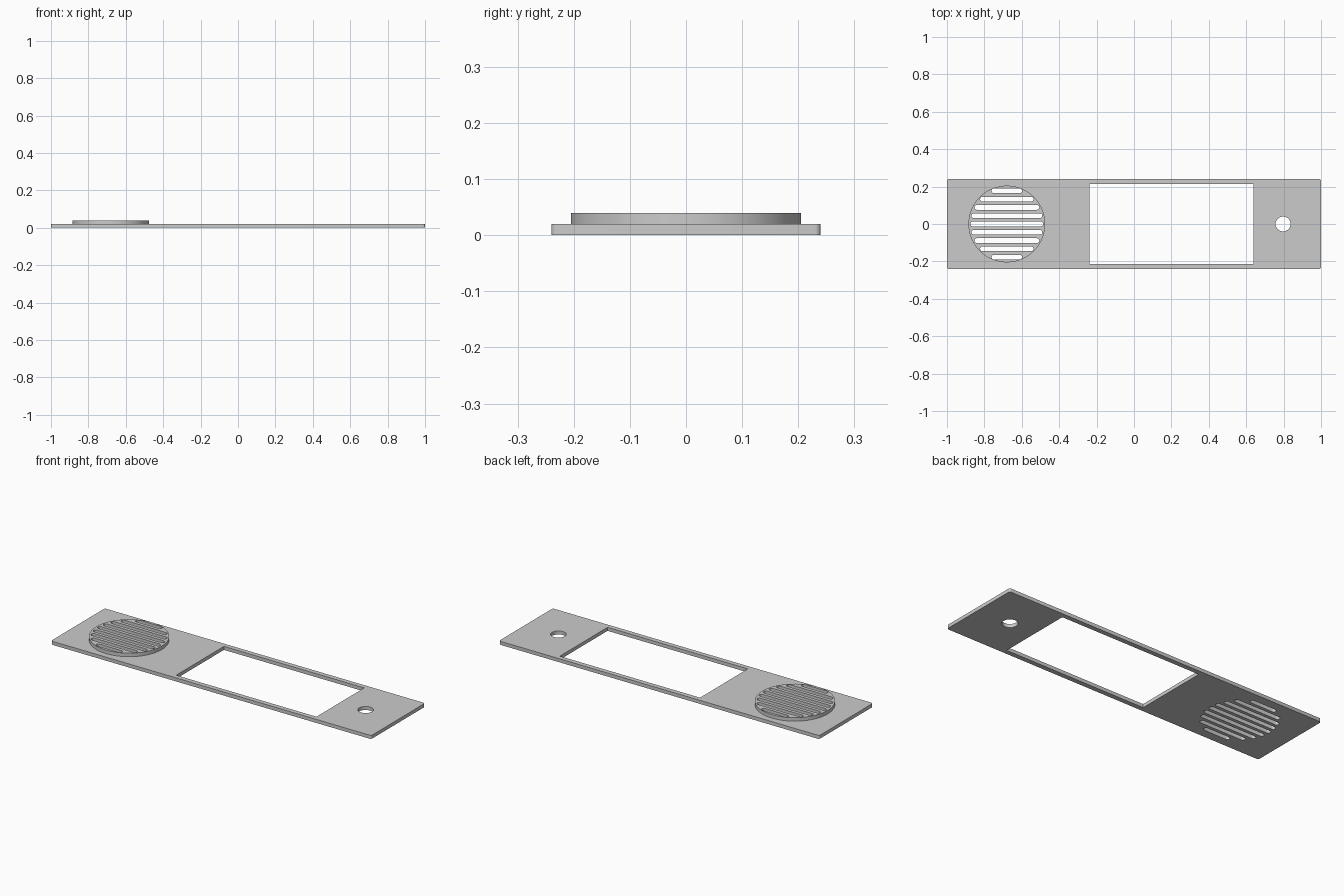
import bpy, bmesh, math

if "Cube" in bpy.data.objects:
    bpy.data.objects.remove(bpy.data.objects["Cube"])

PLATE_TOP, GRILLE_TOP = 0.02, 0.04
GRILLE_X = -0.68


def arc(cx, cy, r, a0, a1, n):
    return [(cx + r * math.cos(math.radians(a0 + (a1 - a0) * i / n)),
             cy + r * math.sin(math.radians(a0 + (a1 - a0) * i / n))) for i in range(n + 1)]


def circle(cx, cy, r, n):
    return arc(cx, cy, r, 0, 360, n)[:-1]


def rounded_rect(x0, x1, y0, y1, r, n):
    return (arc(x1 - r, y1 - r, r, 0, 90, n) + arc(x0 + r, y1 - r, r, 90, 180, n)
            + arc(x0 + r, y0 + r, r, 180, 270, n) + arc(x1 - r, y0 + r, r, 270, 360, n))


def slot(cx, cy, half, r):
    return arc(cx + half - r, cy, r, -90, 90, 8) + arc(cx - half + r, cy, r, 90, 270, 8)


# Outlines
outer = rounded_rect(-1, 1, -0.24, 0.24, 0.01, 4)
window = [(-0.237, -0.213), (0.639, -0.213), (0.639, 0.213), (-0.237, 0.213)]
knob_hole = circle(0.797, 0, 0.04, 32)
grille_rim = circle(GRILLE_X, 0, 0.205, 96)
slots = []
for i in range(-4, 5):
    y = i * 0.0443
    slots.append(slot(GRILLE_X, y, math.sqrt(0.195 ** 2 - y * y), 0.0125))

bm = bmesh.new()


def ring(pts, z):
    vs = [bm.verts.new((x, y, z)) for x, y in pts]
    return vs, [bm.edges.new((vs[i - 1], vs[i])) for i in range(len(vs))]


def wall(a, b):
    for i in range(len(a)):
        bm.faces.new((a[i - 1], a[i], b[i], b[i - 1]))


def cap(rings, up):
    bmesh.ops.triangle_fill(bm, edges=[e for r in rings for e in r[1]],
                            use_beauty=True, normal=(0, 0, up))


# Flat caps: underside, plate top around the grille, raised grille top
through = [outer, window, knob_hole]
low = [ring(p, 0) for p in through]
mid = [ring(p, PLATE_TOP) for p in through]
slot_low = [ring(p, 0) for p in slots]
slot_high = [ring(p, GRILLE_TOP) for p in slots]
rim_low, rim_high = ring(grille_rim, PLATE_TOP), ring(grille_rim, GRILLE_TOP)
cap(low + slot_low, -1)
cap(mid + [rim_low], 1)
cap([rim_high] + slot_high, 1)

# Side walls of the plate, openings, slots and grille rim
for a, b in zip(low + slot_low + [rim_low], mid + slot_high + [rim_high]):
    wall(a[0], b[0])
bmesh.ops.recalc_face_normals(bm, faces=bm.faces[:])

mesh = bpy.data.meshes.new("speaker_faceplate")
bm.to_mesh(mesh)
bm.free()
plate = bpy.data.objects.new("speaker_faceplate", mesh)
bpy.context.collection.objects.link(plate)

grey = bpy.data.materials.new("light grey")
grey.diffuse_color = (0.6, 0.6, 0.6, 1)
grey.use_nodes = True
grey.node_tree.nodes["Principled BSDF"].inputs["Base Color"].default_value = grey.diffuse_color
mesh.materials.append(grey)

bpy.context.view_layer.objects.active = plate
plate.select_set(True)
bpy.ops.object.shade_smooth_by_angle(angle=math.radians(30))
